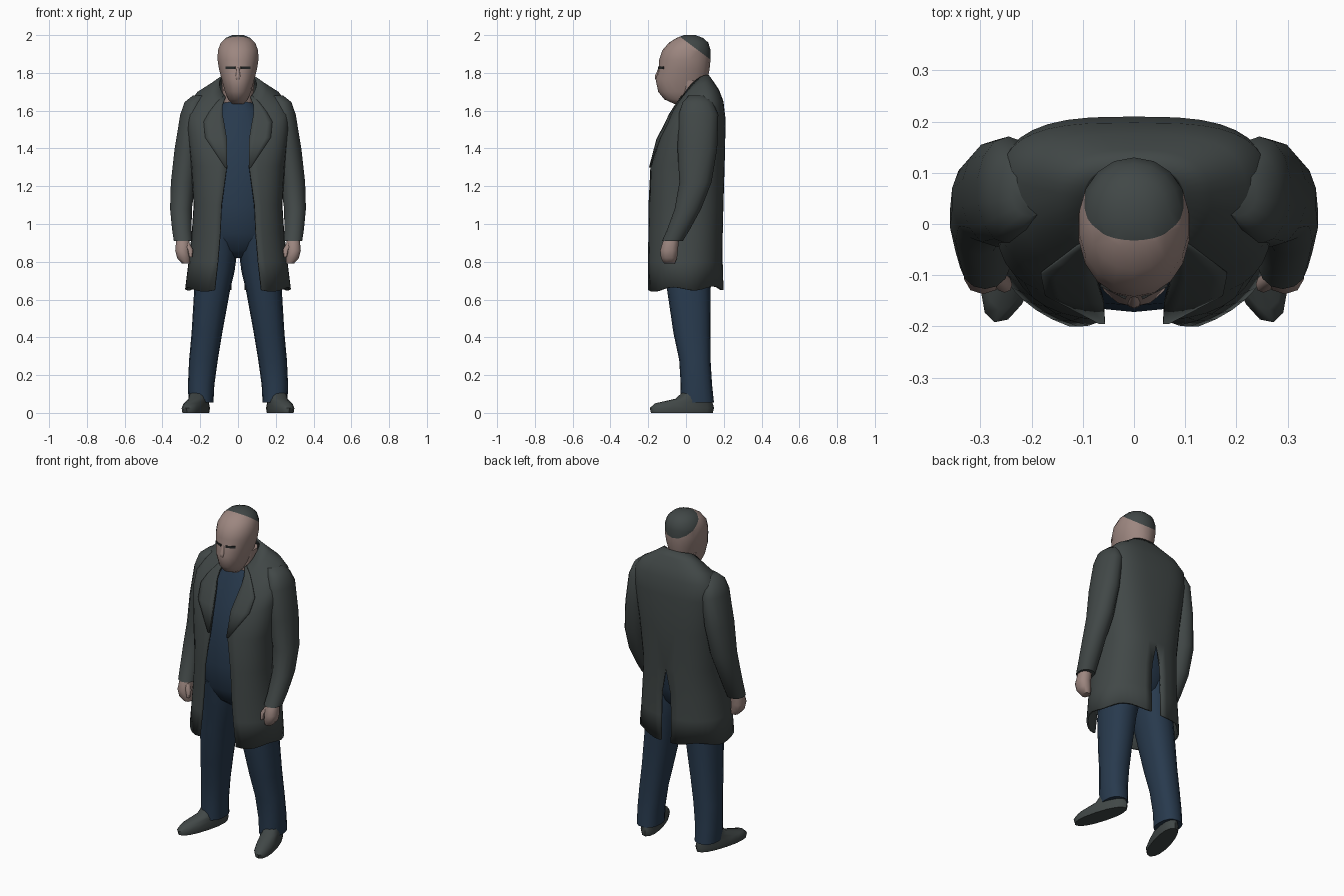
import bpy, bmesh, math
from mathutils import Matrix, Vector

cube = bpy.data.objects.get("Cube")
if cube:
    bpy.data.objects.remove(cube, do_unlink=True)


def material(name, rgb):
    m = bpy.data.materials.new(name)
    m.use_nodes = True
    m.diffuse_color = (*rgb, 1)
    bsdf = next(n for n in m.node_tree.nodes if n.type == 'BSDF_PRINCIPLED')
    bsdf.inputs["Base Color"].default_value = (*rgb, 1)
    bsdf.inputs["Roughness"].default_value = 0.9
    return m


CHARCOAL = material("charcoal cloth", (0.053, 0.064, 0.063))
NAVY = material("navy cloth", (0.021, 0.042, 0.075))
SKIN = material("skin", (0.335, 0.24, 0.215))
DARK = material("dark eye line", (0.02, 0.022, 0.022))


def finish(name, bm, mats, mirror=False, thickness=0, angle=50):
    """Turn a bmesh into a smooth-shaded object with optional modifiers."""
    mesh = bpy.data.meshes.new(name)
    bm.to_mesh(mesh)
    bm.free()
    ob = bpy.data.objects.new(name, mesh)
    bpy.context.collection.objects.link(ob)
    for m in mats:
        mesh.materials.append(m)
    bpy.ops.object.select_all(action='DESELECT')
    ob.select_set(True)
    bpy.context.view_layer.objects.active = ob
    bpy.ops.object.shade_smooth_by_angle(angle=math.radians(angle))
    if mirror:
        ob.modifiers.new("Mirror", 'MIRROR').merge_threshold = 0.001
    if thickness:
        s = ob.modifiers.new("Solidify", 'SOLIDIFY')
        s.thickness = thickness
        s.offset = -1
    return ob


def spow(v, p):
    return math.copysign(abs(v) ** p, v)


def loft(rings, n=16, p=0.85):
    """Closed tube through horizontal rings (x, y, z, half width, half depth)."""
    bm = bmesh.new()
    loops = []
    for x, y, z, rx, ry in rings:
        angles = [2 * math.pi * k / n for k in range(n)]
        loops.append([bm.verts.new((x + rx * spow(math.sin(a), p),
                                    y + ry * spow(math.cos(a), p), z)) for a in angles])
    for a, b in zip(loops, loops[1:]):
        for k in range(n):
            bm.faces.new((a[k], a[(k + 1) % n], b[(k + 1) % n], b[k]))
    bm.faces.new(loops[0])
    bm.faces.new(loops[-1])
    bmesh.ops.recalc_face_normals(bm, faces=bm.faces)
    return bm


def sheet(rows):
    """Open grid of faces from equal rows of points."""
    bm = bmesh.new()
    grid = [[bm.verts.new(c) for c in row] for row in rows]
    for a, b in zip(grid, grid[1:]):
        for j in range(len(a) - 1):
            bm.faces.new((a[j], b[j], b[j + 1], a[j + 1]))
    return bm


# Head: front and back depth per height, hair split off by a slanted cut
profile = [(1.635, -.06, .01, .03), (1.66, -.115, .06, .052), (1.70, -.147, .095, .07),
           (1.77, -.162, .115, .089), (1.82, -.145, .125, .102), (1.87, -.142, .13, .11),
           (1.92, -.125, .13, .108), (1.96, -.09, .118, .092), (1.985, -.05, .09, .066),
           (2.0, -.01, .05, .03)]
head = loft([(0, (f + b) / 2, z, w, (b - f) / 2) for z, f, b, w in profile], 18, 0.95)
origin, normal = Vector((0, -.03, 1.99)), Vector((0, .6, .8))
bmesh.ops.bisect_plane(head, geom=head.verts[:] + head.edges[:] + head.faces[:],
                       plane_co=origin, plane_no=normal)
for f in head.faces:
    f.material_index = int((f.calc_center_median() - origin).dot(normal) > 0)
finish("head", head, [SKIN, CHARCOAL])

finish("neck", loft([(0, .03, 1.58, .07, .06), (0, .033, 1.66, .08, .068),
                     (0, .04, 1.76, .088, .075)]), [SKIN])
finish("nose", loft([(0, -.14, 1.83, .006, .004), (0, -.152, 1.785, .013, .012),
                     (0, -.153, 1.77, .014, .012), (0, -.148, 1.755, .006, .006)], 8, 1), [SKIN])

# Narrow eyes as thin plates lying on the face
eye = bmesh.new()
bmesh.ops.create_cube(eye, size=1, matrix=Matrix.Translation((.04, -.131, 1.827))
                      @ Matrix.Rotation(math.radians(27), 4, 'Z')
                      @ Matrix.Diagonal((.056, .008, .013, 1)))
finish("eyes", eye, [DARK], mirror=True)

# Shirt and hips
finish("shirt", loft([(0, .035, 1.65, .07, .068), (0, .045, 1.6, .12, .105),
                      (0, .03, 1.45, .19, .15), (0, .01, 1.3, .21, .17),
                      (0, 0, 1.1, .198, .172), (0, 0, .95, .19, .16),
                      (0, .01, .86, .155, .12), (0, .02, .82, .04, .08)], 20), [NAVY])

# Trouser legs
finish("trouser_legs", loft([(.1, 0, .97, .09, .15), (.105, .008, .85, .1, .138),
                             (.118, .012, .75, .1, .125),
                             (.137, .015, .65, .095, .115), (.165, .032, .42, .081, .098),
                             (.183, .047, .28, .076, .083), (.195, .055, .15, .07, .083),
                             (.196, .06, .055, .066, .088)]), [NAVY], mirror=True)

# Shoes, toes turned outward
shoe = loft([(0, -.085, 0, .052, .17), (0, -.085, .025, .056, .177),
             (0, -.075, .05, .05, .16), (0, -.02, .075, .05, .1),
             (0, .0, .115, .05, .075)], 16, 0.9)
bmesh.ops.transform(shoe, verts=shoe.verts, matrix=Matrix.Translation((.2, .06, 0))
                    @ Matrix.Rotation(math.radians(16), 4, 'Z'))
finish("shoes", shoe, [CHARCOAL], mirror=True)

# Coat rows: front z, back z, half width, front y, back y, opening x, roundness
coat_rows = [(1.65, 1.79, .1, -.035, .12, .068, .85), (1.62, 1.755, .15, -.06, .145, .085, .75),
             (1.58, 1.71, .22, -.085, .175, .085, .65), (1.53, 1.65, .265, -.108, .198, .075, .62),
             (1.45, 1.55, .27, -.15, .21, .062, .65), (1.3, 1.33, .25, -.19, .205, .06, .72),
             (1.1, 1.1, .235, -.205, .198, .088, .78), (.95, .95, .245, -.208, .195, .095, .82),
             (.8, .8, .262, -.213, .195, .108, .88), (.65, .66, .28, -.22, .2, .125, .95)]


def coat_point(row, x, back=False, out=0):
    """Point of the coat at a given x on its front or back."""
    zf, zb, w, yf, yb, _, p = row
    d = (yb - yf) / 2 * max(0, 1 - (x / w) ** (2 / p)) ** (p / 2)
    y = (yf + yb) / 2 + (d if back else -d)
    z = zb - (zb - zf) * ((yb - y) / (yb - yf)) ** 2
    return x, y - out, z


grid = []
COLS = 18
for row in coat_rows:
    zb, w, opening, p = row[1], row[2], row[5], row[6]
    slit = min(.035, max(0, 1.05 - zb) * .3)          # back vent
    start = math.asin((opening / w) ** (1 / p))
    end = math.pi - math.asin((slit / w) ** (1 / p))
    line = []
    for j in range(COLS + 1):
        a = start + (end - start) * j / COLS
        x = slit if j == COLS else w * math.sin(a) ** p
        line.append(coat_point(row, x, a > math.pi / 2))
    grid.append(line)
# Uneven hem
grid[-1] = [(x, y, z - .01 * math.cos(j * .8 - 1.5)) for j, (x, y, z) in enumerate(grid[-1])]
finish("coat", sheet(grid), [CHARCOAL], mirror=True, thickness=.012)

# Lapels lie just over the coat front
lapel = []
for row, width in zip(coat_rows, (.008, .03, .07, .11, .115, .012)):
    lapel.append([coat_point(row, row[5] - .003 + width * k / 4, out=.007) for k in range(5)])
finish("lapels", sheet(lapel), [CHARCOAL], mirror=True, thickness=.007)

# Sleeves
finish("sleeves", loft([(.2, .06, 1.68, .04, .045), (.232, .062, 1.645, .052, .08),
                        (.245, .066, 1.58, .062, .105), (.267, .06, 1.4, .07, .105),
                        (.29, .05, 1.22, .067, .085), (.302, .01, 1.08, .059, .07),
                        (.297, -.04, .97, .053, .06), (.291, -.072, .91, .05, .055)],
                       14, 0.95), [CHARCOAL], mirror=True)

# Hands: palm with curled fingers, plus thumb
finish("hands", loft([(.291, -.07, .95, .034, .035), (.292, -.082, .9, .038, .043),
                      (.295, -.09, .86, .039, .047), (.288, -.09, .82, .036, .043),
                      (.275, -.088, .79, .022, .028)], 10), [SKIN], mirror=True)
finish("thumbs", loft([(.272, -.1, .9, .015, .016), (.253, -.118, .865, .015, .016),
                       (.25, -.122, .825, .009, .01)], 8), [SKIN], mirror=True)
